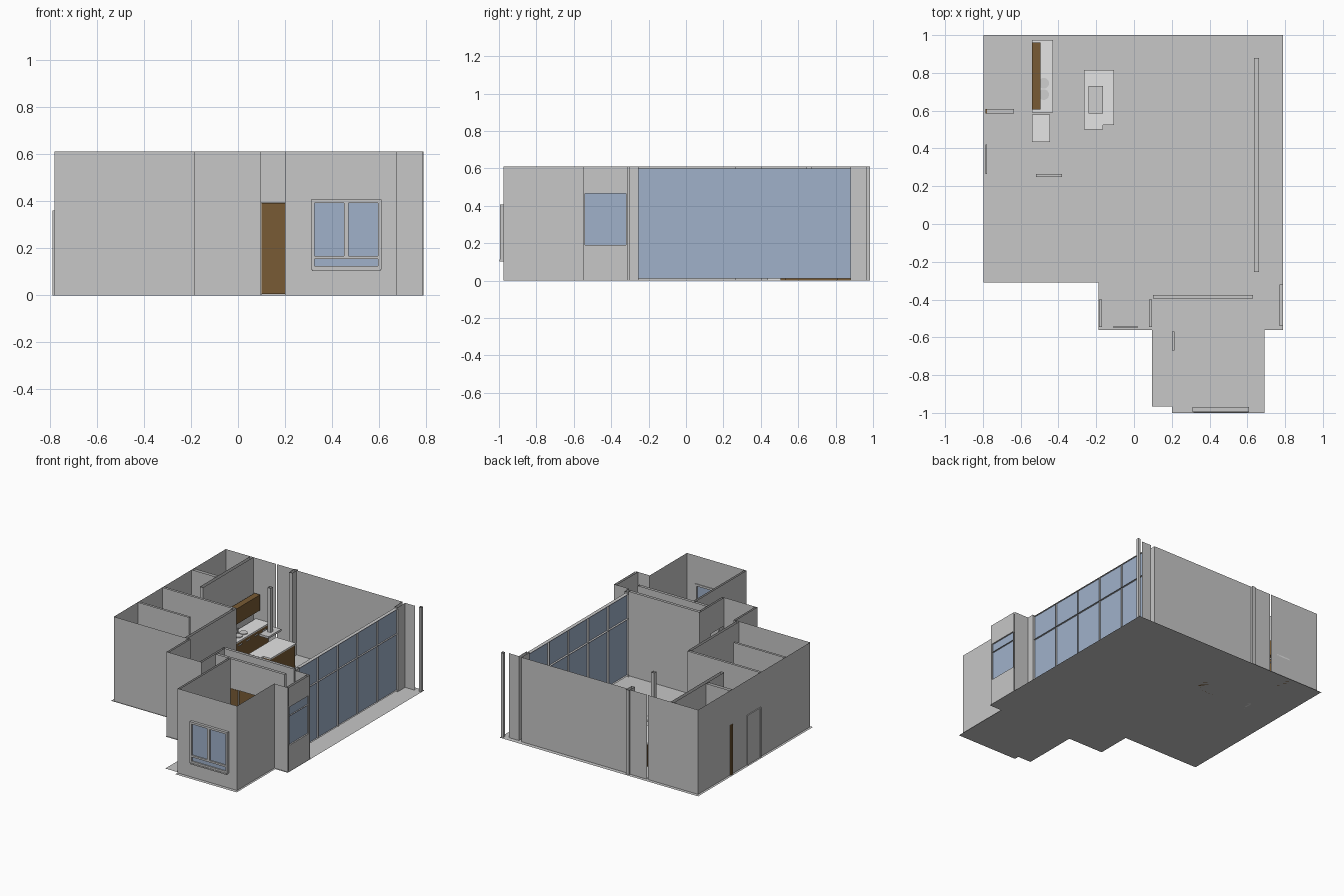
import bpy, bmesh, math
from mathutils import Vector

if "Cube" in bpy.data.objects:
    bpy.data.objects.remove(bpy.data.objects["Cube"])

H = 0.61  # wall height


def mat(name, c):
    m = bpy.data.materials.new(name)
    m.diffuse_color = (*c, 1)
    m.use_nodes = True
    m.node_tree.nodes["Principled BSDF"].inputs["Base Color"].default_value = m.diffuse_color
    return m


GREY = mat("plaster_grey", (0.57, 0.57, 0.57))
GLASS = mat("window_blue", (0.35, 0.44, 0.59))
WOOD = mat("wood_brown", (0.19, 0.105, 0.035))
WHITE = mat("counter_white", (0.78, 0.78, 0.78))
STEEL = mat("steel", (0.62, 0.62, 0.62))


def quads(name, faces, m=GREY):
    bm = bmesh.new()
    for f in faces:
        bm.faces.new([bm.verts.new(p) for p in f])
    bmesh.ops.remove_doubles(bm, verts=bm.verts, dist=1e-5)
    me = bpy.data.meshes.new(name)
    bm.to_mesh(me)
    bm.free()
    me.materials.append(m)
    ob = bpy.data.objects.new(name, me)
    bpy.context.collection.objects.link(ob)
    return ob


def box(name, x0, x1, y0, y1, z0, z1, m=GREY):
    a = [(x0, y0), (x1, y0), (x1, y1), (x0, y1)]
    f = [[(*p, z0) for p in reversed(a)], [(*p, z1) for p in a]]
    for i in range(4):
        p, q = a[i], a[(i + 1) % 4]
        f.append([(*p, z0), (*q, z0), (*q, z1), (*p, z1)])
    return quads(name, f, m)


def sheet(p, q, holes=()):
    """Vertical wall faces from p to q; holes are (s0, s1, z0, z1), s along x or y."""
    k = 0 if abs(q[0] - p[0]) > abs(q[1] - p[1]) else 1
    lo, hi = sorted((p[k], q[k]))
    ss = sorted({lo, hi, *[s for h in holes for s in h[:2]]})
    zs = sorted({0, H, *[z for h in holes for z in h[2:]]})
    at = lambda s, z: (s, p[1], z) if k == 0 else (p[0], s, z)
    out = []
    for s0, s1 in zip(ss, ss[1:]):
        for z0, z1 in zip(zs, zs[1:]):
            s, z = (s0 + s1) / 2, (z0 + z1) / 2
            if not any(h[0] < s < h[1] and h[2] < z < h[3] for h in holes):
                out.append([at(s0, z0), at(s1, z0), at(s1, z1), at(s0, z1)])
    return out


def wall(name, pts, holes=()):
    f = []
    for p, q in zip(pts, pts[1:]):
        f += sheet(p, q, holes)
    return quads(name, f)


def partition(name, x0, x1, y0, y1, door=None):
    """Open-topped double wall, with an optional door hole and its reveals."""
    h = [door] if door else []
    if x1 - x0 > y1 - y0:
        f = sheet((x0, y0), (x1, y0), h) + sheet((x0, y1), (x1, y1), h)
        f += sheet((x0, y0), (x0, y1)) + sheet((x1, y0), (x1, y1))
        P = lambda s, t, z: (s, (y0, y1)[t], z)
    else:
        f = sheet((x0, y0), (x0, y1), h) + sheet((x1, y0), (x1, y1), h)
        f += sheet((x0, y0), (x1, y0)) + sheet((x0, y1), (x1, y1))
        P = lambda s, t, z: ((x0, x1)[t], s, z)
    if door:
        a, b, z0, z1 = door
        f.append([P(a, 0, z1), P(b, 0, z1), P(b, 1, z1), P(a, 1, z1)])
        for s in (a, b):
            f.append([P(s, 0, z0), P(s, 1, z0), P(s, 1, z1), P(s, 0, z1)])
    return quads(name, f)


# floor
quads("floor", [[(x, y, 0) for x, y in [
    (-.797, 1), (.79, 1), (.79, -.56), (.69, -.56), (.69, -1), (.2, -1), (.2, -.965),
    (.095, -.965), (.095, -.56), (-.187, -.56), (-.187, -.31), (-.797, -.31)]]])

# outer walls
wall("left_wall", [(-.78, .975), (-.78, -.303)])
wall("entry_left_walls", [(-.78, -.303), (-.185, -.303), (-.185, -.55), (.08, -.55)])
wall("back_wall_bath", [(-.78, .975), (-.585, .975)])
wall("back_wall_kitchen", [(-.56, .975), (-.38, .975)])
wall("back_wall_niche", [(-.37, .975), (-.235, .975)])
wall("back_wall_living", [(-.21, .97), (.635, .97)])
partition("back_pilaster", -.235, -.21, .92, .985)
wall("back_right_return", [(.66, .88), (.66, .965), (.74, .965)])
wall("living_back_corner", [(.635, .97), (.635, .88), (.66, .88)])
partition("back_right_post", .77, .788, .965, .985)

# front room, with a window hole in the front
wall("front_room_front", [(.21, -.975), (.675, -.975)], [(.325, .6, .125, .395)])
wall("front_room_right", [(.675, -.975), (.675, -.55), (.785, -.55)])
partition("front_room_left", .2, .215, -.975, -.39, (-.67, -.57, 0, .37))
wall("side_bay_wall", [(.788, -.55), (.788, -.31)], [(-.54, -.32, .19, .465)])
wall("side_bay_inner", [(.77, -.55), (.77, -.31)], [(-.54, -.32, .19, .465)])
wall("side_bay_return", [(.788, -.305), (.67, -.305), (.67, -.255), (.635, -.255)])

# closet and living room front wall
partition("living_front_wall", .08, .65, -.29, -.27)
partition("closet_front", .095, .65, -.395, -.375, (.1, .63, 0, .395))
for i in range(3):
    x = .1 + i * .1767
    box("closet_door", x, x + .174, -.392 + .006 * (i % 2), -.384 + .006 * (i % 2), .005, .392, WOOD)

# entry vestibule
partition("entry_right_wall", .08, .095, -.55, -.29, (-.545, -.4, 0, .405))
partition("entry_left_niche", -.184, -.17, -.55, -.3, (-.545, -.4, 0, .405))
box("entry_door", -.11, .02, -.548, -.542, 0, .37)

# inner partitions
partition("bath_right_wall", -.585, -.56, .4, .975)
partition("bath_front_wall", -.78, -.585, .585, .61, (-.779, -.635, 0, .36))
partition("bedroom_back_wall", -.78, -.2, .25, .266, (-.52, -.38, 0, .36))
partition("bedroom_right_wall", -.215, -.195, -.3, .25)
partition("bedroom_divider", -.78, -.37, -.03, -.015)
box("bath_door", -.787, -.635, .585, .61, 0, .36, WOOD)
# outer side door with raised frame
for y in (.265, .412):
    box("side_door_jamb", -.787, -.779, y, y + .008, 0, .36)
box("side_door_head", -.787, -.779, .265, .42, .352, .36)
box("side_door_panel", -.784, -.779, .273, .412, 0, .352)


# tall living room window: glass with deep thin bars
def fin_window(name, x, ya, yb, za, zb, ys, zs, x0, x1):
    quads(name + "_glass", [[(x, ya, za), (x, yb, za), (x, yb, zb), (x, ya, zb)]], GLASS)
    f = [[(x0, y, za), (x1, y, za), (x1, y, zb), (x0, y, zb)] for y in ys]
    f += [[(x0, ya, z), (x1, ya, z), (x1, yb, z), (x0, yb, z)] for z in zs]
    quads(name + "_bars", f)


fin_window("living_window", .65, -.255, .88, .012, .6,
           [-.255 + .227 * i for i in range(6)], (.012, .42, .6), .635, .662)
fin_window("side_window", .778, -.54, -.32, .19, .465, (-.54, -.32), (.19, .4, .465), .77, .788)

# front window frame and panes
Y0, Y1 = -.998, -.97
for x0, x1, z0, z1 in [(.31, .325, .11, .408), (.595, .61, .11, .408), (.31, .61, .393, .408),
                       (.31, .61, .11, .125), (.31, .61, .155, .168), (.45, .47, .16, .395)]:
    box("front_window_frame", x0, x1, Y0 + .004, Y1, z0, z1)
box("front_window_sill", .315, .605, Y0, Y1, .103, .112)
box("front_window_glass", .32, .6, -.985, -.981, .12, .4, GLASS)

# kitchen run
box("fridge", -.54, -.445, .435, .58, 0, .33, WHITE)
box("base_cabinet", -.54, -.435, .595, .97, 0, .162, WOOD)
box("counter_top", -.54, -.43, .59, .975, .162, .172, WHITE)
box("wall_cabinet", -.54, -.495, .605, .96, .25, .362, WOOD)
for i in range(4):
    y = .605 + i * .092
    box("cabinet_handle", -.435, -.429, y + .02, y + .06, .135, .141, STEEL)
for y in (.685, .745):  # round sink bowls
    bpy.ops.mesh.primitive_cylinder_add(vertices=24, radius=.028, depth=.008, location=(-.478, y, .174))
    ob = bpy.context.object
    ob.name = "sink_bowl"
    ob.data.materials.append(STEEL)
box("tap", -.505, -.499, .712, .718, .17, .215, STEEL)

# island with notched corner and hood above
box("island_cabinet", -.26, -.11, .53, .81, 0, .162, WOOD)
box("island_top", -.265, -.105, .525, .815, .162, .172, WHITE)
box("island_top_end", -.265, -.165, .5, .525, .162, .172, WHITE)
box("island_end_cabinet", -.26, -.17, .505, .53, 0, .162, WOOD)
box("hood_plate", -.24, -.165, .585, .73, .275, .29, STEEL)
c = [(-.215, .645), (-.19, .645), (-.19, .67), (-.215, .67), (-.215, .645)]
quads("hood_chimney", [[(*p, .29), (*q, .29), (*q, H), (*p, H)] for p, q in zip(c, c[1:])], STEEL)
